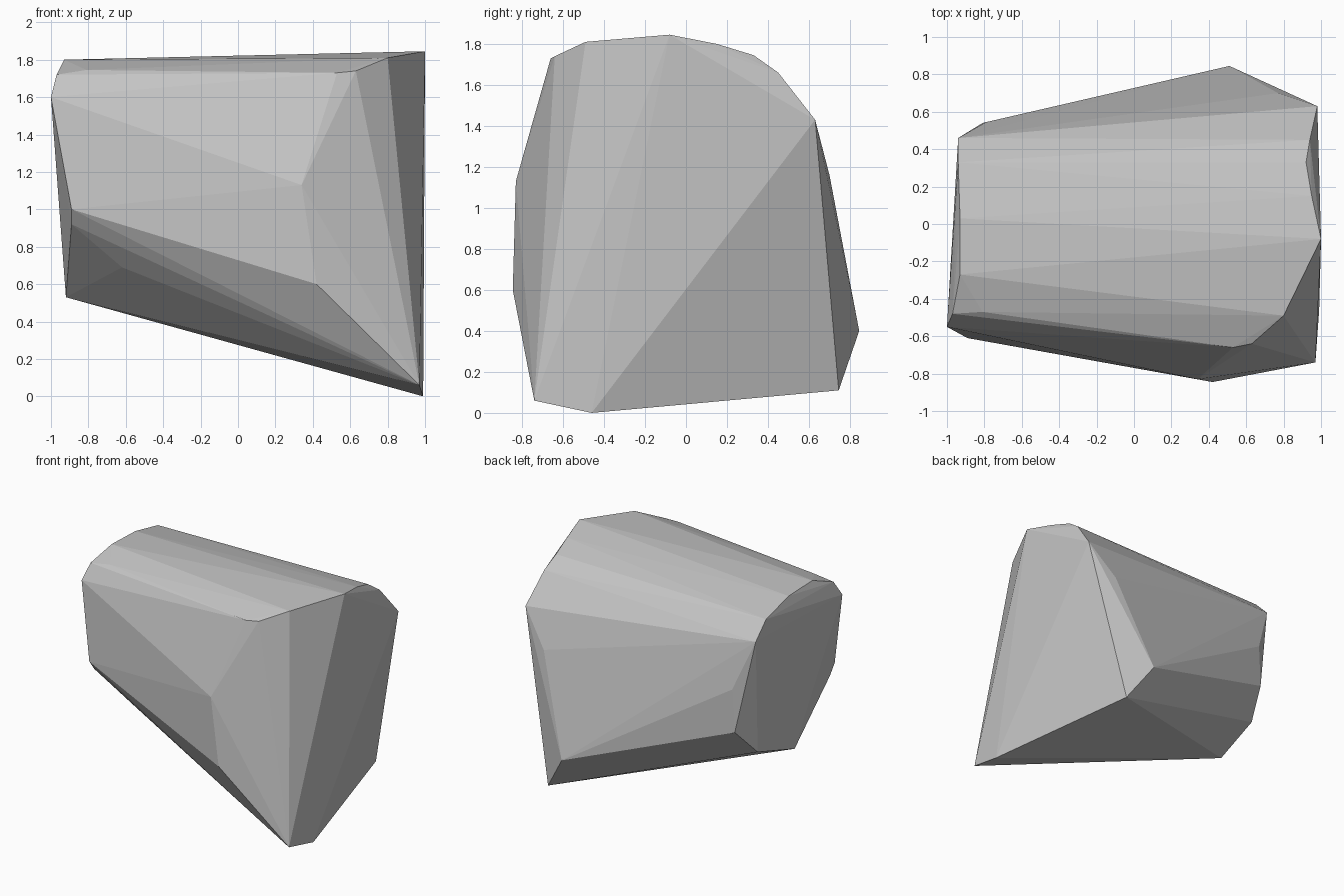
import bpy, bmesh

if "Cube" in bpy.data.objects:
    bpy.data.objects.remove(bpy.data.objects["Cube"])

# Corner points of the faceted boulder
top_rim = [(1, -.08, 1.845), (.8, -.49, 1.81), (.63, -.64, 1.74), (.53, -.66, 1.73),
           (.95, .15, 1.80), (.92, .33, 1.745), (.94, .45, 1.66), (.98, .63, 1.43)]
front_side = [(.34, -.83, 1.13), (.42, -.845, .6), (.97, -.74, .06),
              (-.89, -.61, 1.0), (-.89, -.55, .92), (-.62, -.47, .69)]
back_side = [(.77, .70, 1.16), (.51, .845, .4), (.70, .745, .11), (.99, -.46, 0)]
left_end = [(-1, -.55, 1.6), (-.97, -.48, 1.72), (-.81, -.47, 1.745), (-.93, -.27, 1.8),
            (-.93, .03, 1.79), (-.94, .33, 1.72), (-.94, .46, 1.59), (-.79, .545, 1.2),
            (-.81, .54, .86), (-.88, .35, .65), (-.92, -.06, .53)]

# Wrap the corners in a convex shell
bm = bmesh.new()
for p in top_rim + front_side + back_side + left_end:
    bm.verts.new(p)
hull = bmesh.ops.convex_hull(bm, input=bm.verts[:])
loose = {v for v in hull["geom_interior"] + hull["geom_unused"]
         if isinstance(v, bmesh.types.BMVert)}
bmesh.ops.delete(bm, geom=list(loose), context='VERTS')
bmesh.ops.recalc_face_normals(bm, faces=bm.faces[:])

mesh = bpy.data.meshes.new("boulder")
bm.to_mesh(mesh)
bm.free()

# Single stone colour
stone = bpy.data.materials.new("light_grey_stone")
stone.diffuse_color = (.55, .55, .55, 1)
stone.use_nodes = True
stone.node_tree.nodes["Principled BSDF"].inputs["Base Color"].default_value = stone.diffuse_color
mesh.materials.append(stone)
bpy.context.collection.objects.link(bpy.data.objects.new("boulder", mesh))
